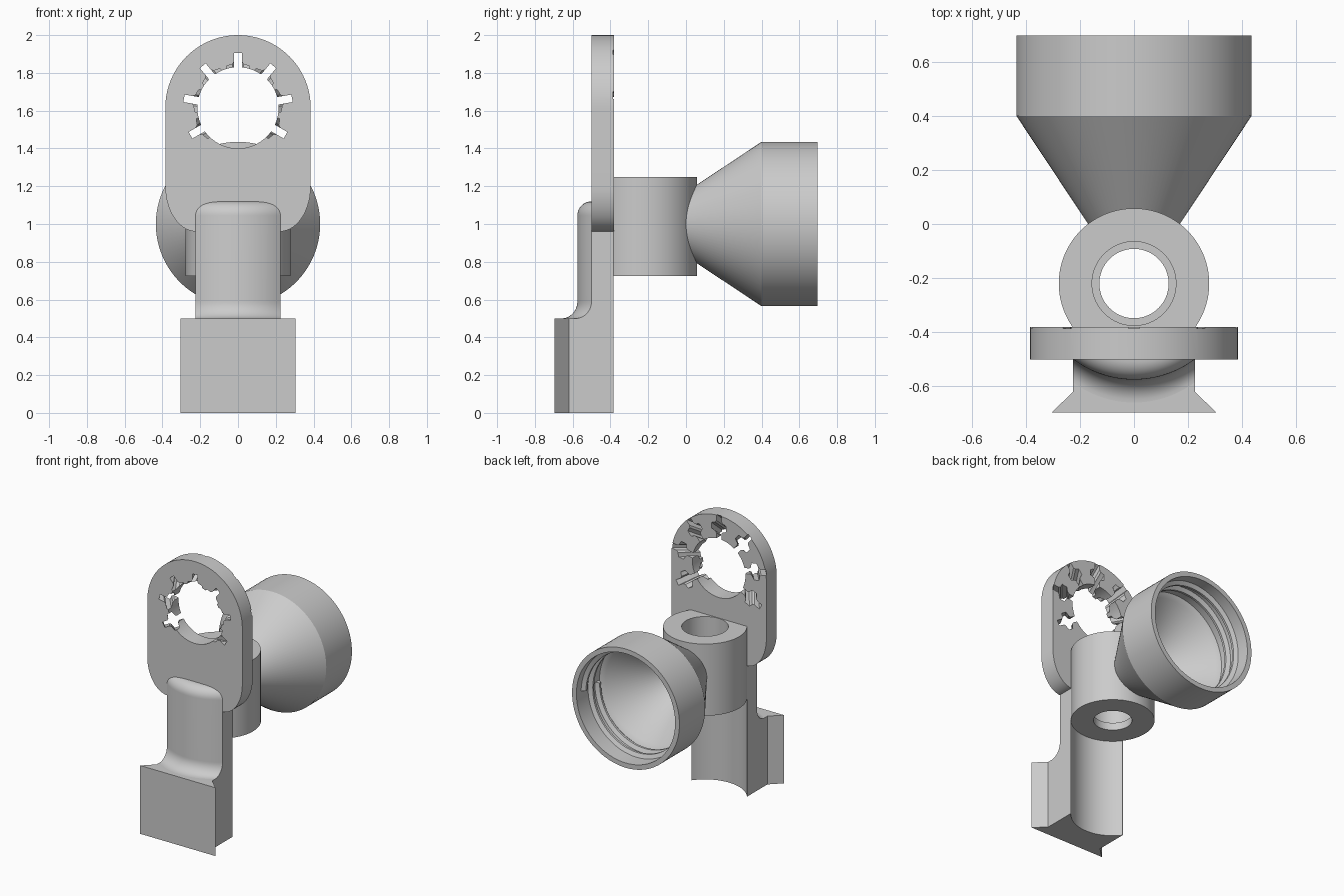
import bpy, bmesh
from math import sin, cos, pi, radians, sqrt
from mathutils import Matrix, Vector

cube = bpy.data.objects.get("Cube")
if cube:
    bpy.data.objects.remove(cube, do_unlink=True)

grey = bpy.data.materials.new("plain grey")
grey.use_nodes = True
GREY = (0.6, 0.6, 0.6, 1)
grey.diffuse_color = GREY
grey.node_tree.nodes["Principled BSDF"].inputs["Base Color"].default_value = GREY


def finish(name, bm):
    bmesh.ops.recalc_face_normals(bm, faces=bm.faces)
    mesh = bpy.data.meshes.new(name)
    bm.to_mesh(mesh)
    bm.free()
    mesh.materials.append(grey)
    obj = bpy.data.objects.new(name, mesh)
    bpy.context.collection.objects.link(obj)
    return obj


def skin(bm, rings):
    """Bridge matching rings of points and cap both ends."""
    loops = [[bm.verts.new(p) for p in ring] for ring in rings]
    n = len(loops[0])
    for a, b in zip(loops, loops[1:]):
        for i in range(n):
            j = (i + 1) % n
            bm.faces.new((a[i], a[j], b[j], b[i]))
    bm.faces.new(loops[0][::-1])
    bm.faces.new(loops[-1])


def loft(name, rings):
    bm = bmesh.new()
    skin(bm, rings)
    return finish(name, bm)


def lathe(name, profile, closed=False, steps=96):
    """Revolve (radius, height) points around z."""
    bm = bmesh.new()
    verts = [bm.verts.new((r, 0, h)) for r, h in profile]
    pairs = list(zip(verts, verts[1:])) + ([(verts[-1], verts[0])] if closed else [])
    edges = [bm.edges.new(p) for p in pairs]
    bmesh.ops.spin(bm, geom=verts + edges, axis=(0, 0, 1), cent=(0, 0, 0),
                   angle=2 * pi, steps=steps)
    bmesh.ops.remove_doubles(bm, verts=bm.verts, dist=1e-5)
    return finish(name, bm)


def cut(obj, cutter, keep=False):
    mod = obj.modifiers.new("cut", 'BOOLEAN')
    mod.operation, mod.solver, mod.object = 'DIFFERENCE', 'EXACT', cutter
    bpy.context.view_layer.update()
    bpy.context.view_layer.objects.active = obj
    bpy.ops.object.modifier_apply(modifier=mod.name)
    if not keep:
        bpy.data.objects.remove(cutter, do_unlink=True)


def arc(cx, cy, rx, ry, start, end, n):
    return [(cx + rx * cos(radians(start + (end - start) * i / n)),
             cy + ry * sin(radians(start + (end - start) * i / n))) for i in range(n + 1)]


BACK, FRONT = -0.38, -0.5      # plate faces
HOLE_Z = 1.615                 # centre of the plate's hole
TUBE_Y, TUBE_R = -0.22, 0.278  # upright tube
STEM_X = 0.225

# Mounting plate: round top, curved lower corners
outline = (arc(0, HOLE_Z, 0.385, 0.385, 0, 180, 48)
           + arc(-0.22, 1.2, 0.165, 0.24, 180, 270, 14)
           + arc(0.22, 1.2, 0.165, 0.24, 270, 360, 14))
plate = loft("mounting_plate", [[(x, y, z) for x, z in outline] for y in (FRONT, BACK)])

# Large round hole
circle = arc(0, HOLE_Z, 0.215, 0.215, 0, 360, 64)[:-1]
cut(plate, loft("hole_cutter", [[(x, y, z) for x, z in circle] for y in (-0.6, -0.3)]))

# Seven cross-shaped slots slanting outward towards the back
quarter = [(0.09, -0.02), (0.09, 0.02), (0.045, 0.02), (0.03, 0.03),
           (0.03, 0.035), (0.02, 0.06)]
half = quarter + [(-u, v) for u, v in quarter[:0:-1]]
cross = half + [(-u, -v) for u, v in half]
bm = bmesh.new()
for k in range(-3, 4):
    a = radians(90 + 40 * k)
    rings = []
    for y in (-0.515, -0.36):
        centre = 0.3 + (y - BACK) * 0.83
        rings.append([((centre + u) * cos(a) - v * sin(a), y,
                       HOLE_Z + (centre + u) * sin(a) + v * cos(a)) for u, v in cross])
    skin(bm, rings)
cut(plate, finish("slot_cutter", bm))

# Stem: bowed front, rounded top, fillet flowing into the foot
bow_r = 0.375
heights = [(0.5 + 0.09 * (1 - cos(t)), -0.085 * (1 - sin(t)))
           for t in [pi / 2 * i / 10 for i in range(11)]]
heights += [(1.045 + 0.075 * sin(t), 0.075 * (1 - cos(t)))
            for t in [pi / 2 * i / 10 for i in range(11)]]
xs = [STEM_X * (i / 12 - 1) for i in range(25)]
rings = []
for z, shift in heights:
    front = [(x, min(-0.2 - sqrt(bow_r ** 2 - x * x) + shift, -0.47), z) for x in xs]
    rings.append(front + [(STEM_X, -0.384, z), (-STEM_X, -0.384, z)])
stem = loft("stem", rings)

# Foot with a flared front edge
side = [(0.305, -0.697), (STEM_X, -0.62), (STEM_X, -0.384)]
section = side + [(-x, y) for x, y in side[::-1]]
foot = loft("foot", [[(x, y, z) for x, y in section] for z in (0, 0.5)])

# Concave channel down the back of stem and foot
channel = lathe("channel_cutter", [(0, -0.2), (TUBE_R, -0.2), (TUBE_R, 0.74), (0, 0.74)])
channel.location.y = TUBE_Y
cut(stem, channel, keep=True)
cut(foot, channel)

# Upright tube with a small lip at the bottom of its bore
tube = lathe("upright_tube", [(TUBE_R, 0.725), (TUBE_R, 1.25), (0.155, 1.25),
                              (0.155, 0.78), (0.128, 0.78), (0.128, 0.725)], closed=True)
tube.location.y = TUBE_Y

# Flared socket opening to the back
to_back = Matrix.Translation((0, 0, 1)) @ Matrix.Rotation(-pi / 2, 4, 'X')
socket = lathe("socket", [(0, -0.04), (0.143, -0.04), (0.435, 0.4), (0.435, 0.697),
                          (0.4, 0.697), (0.4, 0.43), (0.365, 0.41), (0.11, 0.03), (0, 0.03)])
socket.data.transform(to_back)

# Spiral thread inside the socket
turns, steps = 2, 144
rings = []
for i in range(steps + 1):
    a = 2 * pi * turns * i / steps
    h = 0.46 + 0.16 * i / steps
    rings.append([to_back @ Vector((r * cos(a), r * sin(a), h + dh)) for r, dh in
                  ((0.405, -0.025), (0.372, -0.008), (0.372, 0.008), (0.405, 0.025))])
thread = loft("socket_thread", rings)

# Smooth curved faces, keep hard edges
for obj in (plate, stem, foot, tube, socket, thread):
    bpy.ops.object.select_all(action='DESELECT')
    obj.select_set(True)
    bpy.context.view_layer.objects.active = obj
    bpy.ops.object.shade_smooth_by_angle(angle=radians(30))
